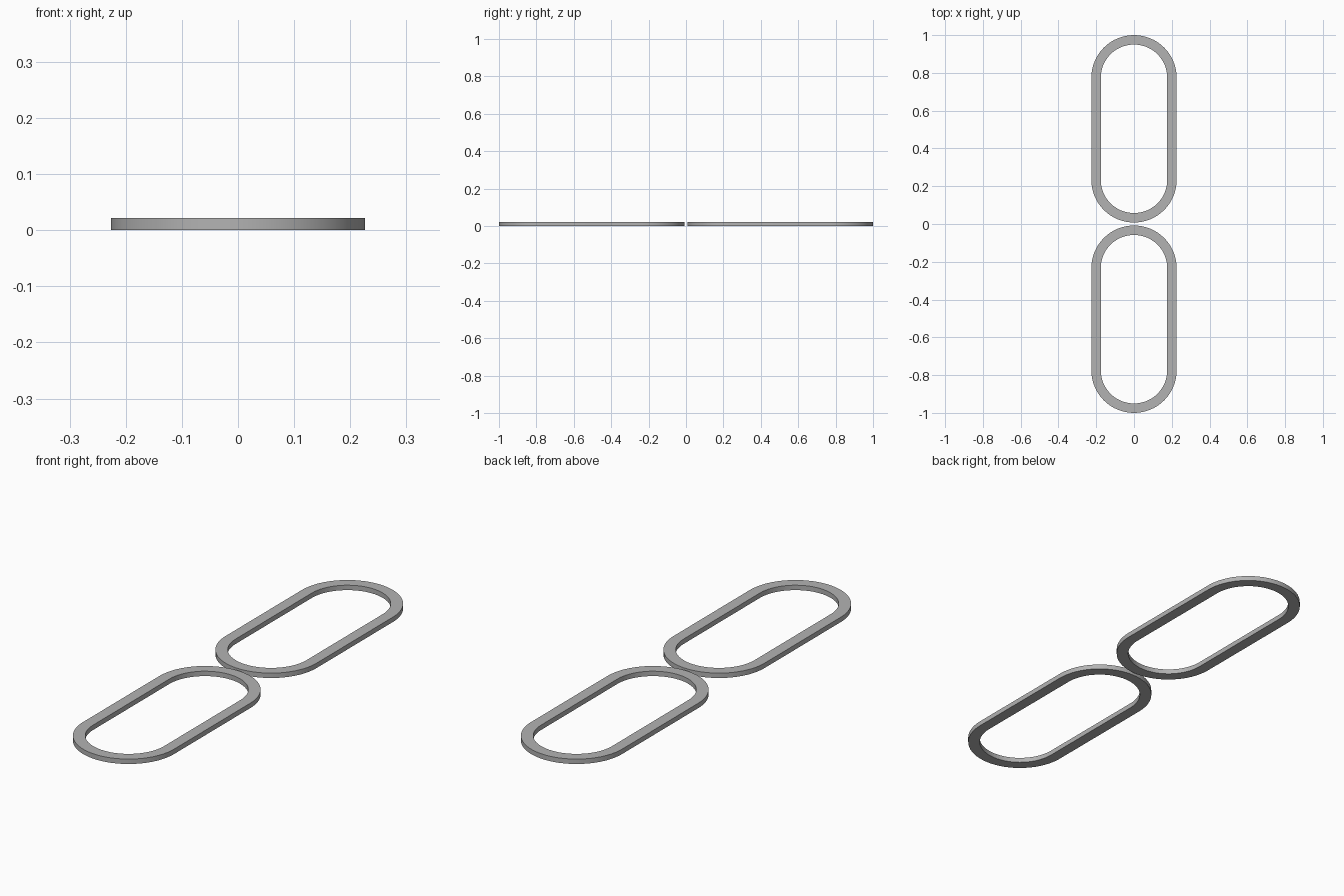
import bpy
import bmesh
from math import pi, sin, cos, radians

cube = bpy.data.objects.get("Cube")
if cube:
    bpy.data.objects.remove(cube, do_unlink=True)

OUTER, WALL, HEIGHT = 0.226, 0.05, 0.022
GAP = 0.008            # distance from the centre line to each link
SEGMENTS = 32          # steps per rounded end
MIDDLE = (1 + GAP) / 2
STRAIGHT = (1 - GAP) / 2 - OUTER

grey = bpy.data.materials.new("grey_metal")
grey.use_nodes = True
colour = (0.45, 0.45, 0.45, 1)
grey.diffuse_color = colour
grey.node_tree.nodes["Principled BSDF"].inputs["Base Color"].default_value = colour


def stadium(radius):
    """Closed outline: two half circles joined by straight sides."""
    points = []
    for side in (1, -1):
        for i in range(SEGMENTS + 1):
            a = pi * i / SEGMENTS
            points.append((side * radius * cos(a), side * (STRAIGHT + radius * sin(a))))
    return points


def make_link(name, y):
    bm = bmesh.new()
    # Four loops around the rectangular section
    section = [(OUTER, 0), (OUTER, HEIGHT), (OUTER - WALL, HEIGHT), (OUTER - WALL, 0)]
    loops = [[bm.verts.new((px, py, z)) for px, py in stadium(r)] for r, z in section]
    count = len(loops[0])
    for k, loop in enumerate(loops):
        other = loops[(k + 1) % len(loops)]
        for i in range(count):
            j = (i + 1) % count
            bm.faces.new((loop[i], loop[j], other[j], other[i]))
    bmesh.ops.recalc_face_normals(bm, faces=bm.faces)
    mesh = bpy.data.meshes.new(name)
    bm.to_mesh(mesh)
    bm.free()
    mesh.materials.append(grey)
    link = bpy.data.objects.new(name, mesh)
    link.location.y = y
    bpy.context.collection.objects.link(link)
    bpy.ops.object.select_all(action="DESELECT")
    link.select_set(True)
    bpy.context.view_layer.objects.active = link
    bpy.ops.object.shade_smooth_by_angle(angle=radians(30))


make_link("front_link", -MIDDLE)
make_link("back_link", MIDDLE)
